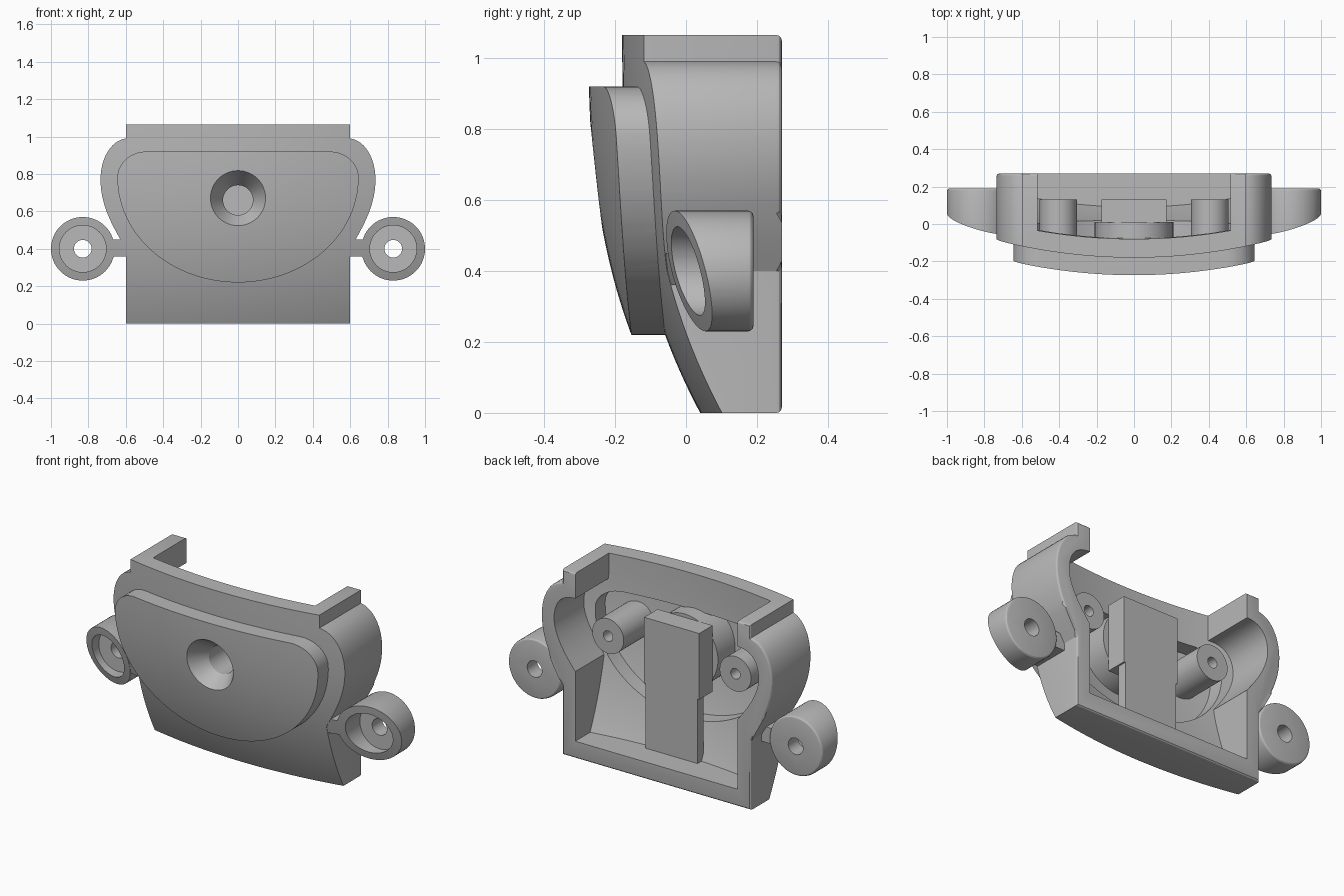
import bpy, bmesh, math
from mathutils import Matrix, Vector
from mathutils.geometry import interpolate_bezier

if "Cube" in bpy.data.objects:
    bpy.data.objects.remove(bpy.data.objects["Cube"])

grey = bpy.data.materials.new("plain grey")
grey.use_nodes = True
colour = (0.48, 0.48, 0.48, 1)
grey.diffuse_color = colour
grey.node_tree.nodes["Principled BSDF"].inputs["Base Color"].default_value = colour

BACK, WALL, PLATE = 0.27, 0.1, 0.095


def front(x, z):
    """Curved front skin shared by every part."""
    return -0.18 + 0.22 * max(0, 1 - z / 1.07) ** 2.6 + 0.17 * x * x


def finish(bm, name):
    bmesh.ops.recalc_face_normals(bm, faces=bm.faces)
    mesh = bpy.data.meshes.new(name)
    bm.to_mesh(mesh)
    bm.free()
    mesh.materials.append(grey)
    obj = bpy.data.objects.new(name, mesh)
    bpy.context.scene.collection.objects.link(obj)
    return obj


def combine(obj, other, operation):
    """Apply a boolean and throw the helper away."""
    mod = obj.modifiers.new("cut", "BOOLEAN")
    mod.operation, mod.object, mod.solver = operation, other, "EXACT"
    graph = bpy.context.evaluated_depsgraph_get()
    graph.update()
    mesh = bpy.data.meshes.new_from_object(obj.evaluated_get(graph))
    obj.modifiers.clear()
    obj.data = mesh
    bpy.data.objects.remove(other)
    return obj


def curved_block(offset, back):
    """Solid lying behind the front skin."""
    bm = bmesh.new()
    bmesh.ops.create_grid(bm, x_segments=50, y_segments=36, size=1)
    for v in bm.verts:
        x, z = v.co.x * 1.11, 0.55 + v.co.y * 0.73
        v.co = (x, front(x, z) + offset, z)
    ext = bmesh.ops.extrude_face_region(bm, geom=bm.faces[:])
    for v in ext["geom"]:
        if isinstance(v, bmesh.types.BMVert):
            v.co.y = back
    return finish(bm, "helper")


def prism(name, half, back, round_edge=0):
    """Extrude a mirrored x-z outline along y."""
    outline = half + [(-x, z) for x, z in reversed(half) if x > 1e-5]
    bm = bmesh.new()
    face = bm.faces.new([bm.verts.new((x, -0.6, z)) for x, z in outline])
    ext = bmesh.ops.extrude_face_region(bm, geom=[face])["geom"]
    for v in ext:
        if isinstance(v, bmesh.types.BMVert):
            v.co.y = back
    if round_edge:
        rim = [e for e in bm.edges if all(v.co.y == e.verts[0].co.y > -0.5 for v in e.verts)]
        bmesh.ops.bevel(bm, geom=rim, offset=round_edge, segments=3, profile=0.5, affect="EDGES")
    return finish(bm, name)


def cylinder(name, x, z, r0, r1, y0, y1, round_edge=0):
    bm = bmesh.new()
    move = Matrix.Translation((x, (y0 + y1) / 2, z)) @ Matrix.Rotation(-math.pi / 2, 4, "X")
    bmesh.ops.create_cone(bm, cap_ends=True, segments=64, radius1=r0, radius2=r1,
                          depth=y1 - y0, matrix=move)
    if round_edge:
        rim = [e for e in bm.edges if all(v.co.y > y1 - 0.001 for v in e.verts)]
        bmesh.ops.bevel(bm, geom=rim, offset=round_edge, segments=3, profile=0.5, affect="EDGES")
    return finish(bm, name)


def box(name, low, high):
    bm = bmesh.new()
    bmesh.ops.create_cube(bm, size=1)
    for v in bm.verts:
        v.co = [low[i] if v.co[i] < 0 else high[i] for i in range(3)]
    return finish(bm, name)


def curve(a, b, c, d):
    pts = interpolate_bezier(*[Vector((p[0], p[1], 0)) for p in (a, b, c, d)], 14)
    return [(p.x, p.y) for p in pts]


def bowl(inset):
    """Half outline of the raised plate: elliptical bottom, rounded top corner."""
    w, top, mid = 0.645 - inset, 0.92 - inset, 0.78 - inset / 2
    rx, rz, depth = 0.155, top - mid, mid - 0.22 - inset
    low = [math.pi / 2 * (1 - i / 28) for i in range(29)]
    high = [math.pi / 2 * i / 10 for i in range(1, 11)]
    return ([(w * math.cos(t), mid - depth * math.sin(t)) for t in low]
            + [(w - rx + rx * math.cos(t), mid + rz * math.sin(t)) for t in high])


# Outer shell with bulging sides
lobe = curve((0.6, 0.4), (0.67, 0.52), (0.735, 0.63), (0.735, 0.77))
lobe += curve((0.735, 0.77), (0.735, 0.87), (0.69, 0.975), (0.6, 0.99))[1:]
shell = prism("shell", [(0.6, 0)] + lobe + [(0.6, 1.065)], BACK, 0.015)
combine(shell, curved_block(0, 0.6), "INTERSECT")

# Raised front plate
plate = prism("front_plate", bowl(0), 0.02)
combine(plate, curved_block(-PLATE, 0.6), "INTERSECT")
combine(shell, plate, "UNION")

# Main cavity, open at the back and top
inner = curve((0.515, 0.5), (0.58, 0.58), (0.65, 0.68), (0.65, 0.77))
inner += curve((0.65, 0.77), (0.65, 0.87), (0.6, 0.92), (0.515, 0.92))[1:]
cavity = prism("cavity", [(0.515, 0.1)] + inner + [(0.515, 1.2)], 0.5)
combine(cavity, curved_block(WALL, 0.6), "INTERSECT")
combine(shell, cavity, "DIFFERENCE")

# Hollow behind the plate
recess = prism("recess", bowl(0.06), 0.1)
combine(recess, curved_block(0.01, 0.6), "INTERSECT")
combine(shell, recess, "DIFFERENCE")

# Boss behind the countersunk centre hole
HOLE_Z = 0.66
boss = cylinder("centre_boss", 0, HOLE_Z, 0.21, 0.21, -0.165, 0.01)
for part in (shell, boss):
    combine(part, cylinder("sink", 0, HOLE_Z, 0.1775, 0.08, -0.3, -0.15), "DIFFERENCE")
    combine(part, cylinder("bore", 0, HOLE_Z, 0.08, 0.08, -0.2, 0.05), "DIFFERENCE")

# Stepped bar standing in the cavity
bar_top = box("bar_upper", (-0.175, 0.008, 0.47), (0.175, 0.13, 0.85))
bar_low = box("bar_lower", (-0.165, 0.075, 0.09), (0.165, 0.13, 0.48))
parts = [shell, boss, bar_top, bar_low]

for side, s in (("left", 1), ("right", -1)):
    # Screw posts
    post = cylinder(side + "_post", 0.405 * s, 0.68, 0.1, 0.1, -0.14, 0.13)
    combine(post, cylinder("drill", 0.405 * s, 0.68, 0.03, 0.03, -0.05, 0.3), "DIFFERENCE")

    # Mounting rings with counterbore and through hole
    ring = cylinder(side + "_ring", 0.83 * s, 0.4, 0.17, 0.17, -0.5, 0.19, 0.015)
    combine(ring, curved_block(0, 0.6), "INTERSECT")
    combine(ring, cylinder("counterbore", 0.83 * s, 0.4, 0.125, 0.125, -0.5, 0.1), "DIFFERENCE")
    combine(ring, cylinder("drill", 0.83 * s, 0.4, 0.047, 0.047, -0.5, 0.4), "DIFFERENCE")

    # Short webs joining the rings to the shell
    xs = sorted((0.57 * s, 0.69 * s))
    web = box(side + "_web", (xs[0], -0.4, 0.36), (xs[1], 0.17, 0.45))
    combine(web, curved_block(0.002, 0.6), "INTERSECT")
    parts += [post, ring, web]

# Smooth curved faces, keep edges crisp
bpy.ops.object.select_all(action="DESELECT")
for part in parts:
    part.select_set(True)
bpy.context.view_layer.objects.active = shell
bpy.ops.object.shade_smooth_by_angle(angle=math.radians(28))
